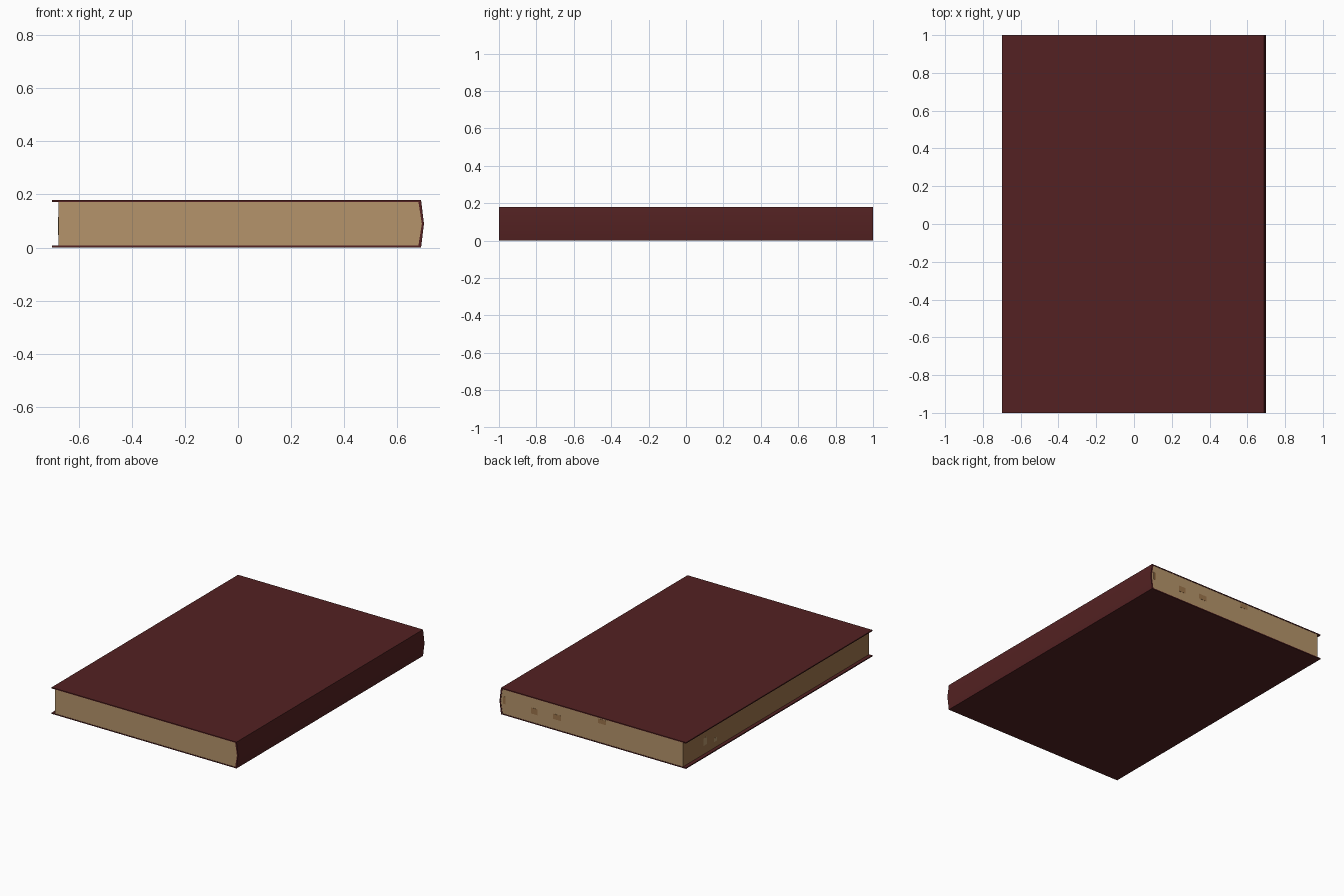
import bpy, bmesh

if "Cube" in bpy.data.objects:
    bpy.data.objects.remove(bpy.data.objects["Cube"])

def material(name, rgb):
    m = bpy.data.materials.new(name)
    m.diffuse_color = (*rgb, 1)
    m.use_nodes = True
    m.node_tree.nodes["Principled BSDF"].inputs["Base Color"].default_value = m.diffuse_color
    return m

leather = material("dark red leather", (0.087, 0.0155, 0.0158))
paper = material("aged paper", (0.462, 0.296, 0.145))
edge_paper = material("dark aged paper", (0.335, 0.178, 0.070))

def extrude_profile(name, pts, half, mats):
    """Extrude an x/z outline along y from -half to half."""
    bm = bmesh.new()
    face = bm.faces.new([bm.verts.new((x, -half, z)) for x, z in pts])
    geo = bmesh.ops.extrude_face_region(bm, geom=[face])["geom"]
    bmesh.ops.translate(bm, vec=(0, 2 * half, 0),
                        verts=[g for g in geo if isinstance(g, bmesh.types.BMVert)])
    bmesh.ops.recalc_face_normals(bm, faces=bm.faces)
    me = bpy.data.meshes.new(name)
    bm.to_mesh(me)
    bm.free()
    for m in mats:
        me.materials.append(m)
    ob = bpy.data.objects.new(name, me)
    bpy.context.collection.objects.link(ob)
    return ob

H, T = 0.179, 0.007

# Cover: two thin boards joined by a slightly pointed spine
cover = extrude_profile("cover", [
    (-0.70, 0), (0.689, 0), (0.70, H / 2), (0.689, H), (-0.70, H),
    (-0.70, H - T), (0.679, H - T), (0.692, H / 2), (0.679, T), (-0.70, T)], 1.0, [leather])
bpy.context.view_layer.objects.active = cover
cover.select_set(True)
bpy.ops.object.shade_smooth_by_angle()

# Page block, with a darker fore edge
pages = extrude_profile("pages", [
    (-0.676, T), (0.679, T), (0.692, H / 2), (0.679, H - T), (-0.676, H - T)],
    0.998, [paper, edge_paper])
for p in pages.data.polygons:
    if p.normal.x < -0.9:
        p.material_index = 1

# Small age spots on the paper edges
def spot(name, centre, size, mat):
    bpy.ops.mesh.primitive_cube_add(size=1, location=centre)
    ob = bpy.context.object
    ob.name = name
    ob.scale = size
    ob.data.materials.append(mat)

for i, (x, z, w, h) in enumerate([(0.44, 0.085, 0.05, 0.04), (0.27, 0.09, 0.06, 0.035),
                                  (-0.07, 0.15, 0.06, 0.03), (0.665, 0.10, 0.02, 0.05)]):
    spot(f"back_spot_{i}", (x, 0.998, z), (w, 0.002, h), edge_paper)
for i, (y, z, w, h) in enumerate([(0.76, 0.09, 0.04, 0.05), (0.65, 0.06, 0.03, 0.025)]):
    spot(f"fore_edge_spot_{i}", (-0.676, y, z), (0.002, w, h), paper)
